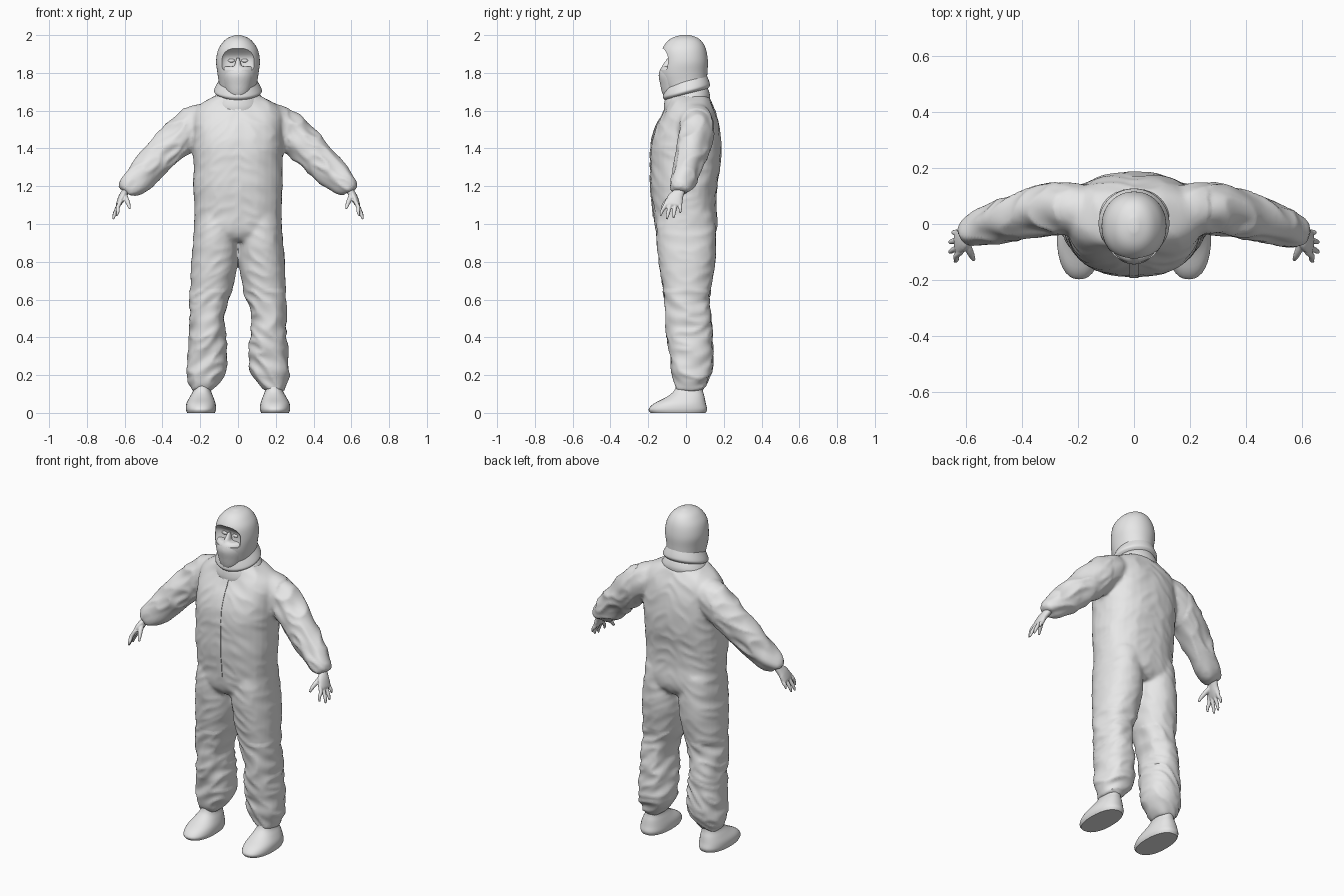
import bpy, bmesh, math
from mathutils import Vector, noise

if "Cube" in bpy.data.objects:
    bpy.data.objects.remove(bpy.data.objects["Cube"])

# One plain fabric colour
GREY = (0.8, 0.8, 0.8, 1)
mat = bpy.data.materials.new("plain_grey")
mat.use_nodes = True
mat.diffuse_color = GREY
bsdf = next(n for n in mat.node_tree.nodes if n.type == 'BSDF_PRINCIPLED')
bsdf.inputs["Base Color"].default_value = GREY


def resample(rings, steps):
    """Smooth spline through the control rings."""
    out = []
    last = len(rings) - 1
    for i in range(last):
        a, b, c, d = (rings[max(0, min(last, i + k))] for k in (-1, 0, 1, 2))
        for s in range(steps):
            t = s / steps
            out.append([q + t / 2 * (r - p + t * (2 * p - 5 * q + 4 * r - w + t * (3 * q - p - 3 * r + w)))
                        for p, q, r, w in zip(a, b, c, d)])
    return out + [list(rings[-1])]


def loft(bm, rings, side=1, upright=True, power=2.0, shear=0.0, sides=32, steps=4):
    """Closed skin over rings given as x, y, z, half width, half depth."""
    rings = resample(rings, steps)
    centres = [Vector((r[0] * side, r[1], r[2])) for r in rings]
    loops = []
    for i, (c, r) in enumerate(zip(centres, rings)):
        t = Vector((0, 0, 1))
        if not upright:
            t = (centres[min(i + 1, len(rings) - 1)] - centres[max(i - 1, 0)]).normalized()
        u = Vector((0, 1, 0)).cross(t).normalized()
        v = t.cross(u)
        loop = []
        for k in range(sides):
            a = math.tau * k / sides
            ca, sa = math.cos(a), math.sin(a)
            p = (c + u * r[3] * math.copysign(abs(ca) ** (2 / power), ca)
                 + v * r[4] * math.copysign(abs(sa) ** (2 / power), sa))
            p.z += shear * p.y
            loop.append(bm.verts.new(p))
        loops.append(loop)
    for lo, hi in zip(loops, loops[1:]):
        for k in range(sides):
            n = (k + 1) % sides
            bm.faces.new((lo[k], lo[n], hi[n], hi[k]))
    bm.faces.new(loops[0][::-1])
    bm.faces.new(loops[-1])


def finish(bm, name):
    bmesh.ops.recalc_face_normals(bm, faces=bm.faces)
    me = bpy.data.meshes.new(name)
    bm.to_mesh(me)
    bm.free()
    me.materials.append(mat)
    ob = bpy.data.objects.new(name, me)
    bpy.context.collection.objects.link(ob)
    return ob


def bake(ob):
    """Apply every modifier on the object."""
    dg = bpy.context.evaluated_depsgraph_get()
    me = bpy.data.meshes.new_from_object(ob.evaluated_get(dg))
    ob.modifiers.clear()
    ob.data = me
    if not me.materials:
        me.materials.append(mat)


def fuse(ob, voxel, rounds):
    m = ob.modifiers.new("fuse", 'REMESH')
    m.mode = 'VOXEL'
    m.voxel_size = voxel
    s = ob.modifiers.new("soften", 'SMOOTH')
    s.factor, s.iterations = 0.5, rounds
    bake(ob)


# Coverall: torso, legs and sleeves fused into one garment
bm = bmesh.new()
loft(bm, [(0, 0, .91, .19, .12), (0, 0, .95, .22, .155), (0, 0, 1.0, .23, .166), (0, -.008, 1.1, .23, .168),
          (0, -.01, 1.2, .236, .176), (0, -.003, 1.3, .234, .184), (0, 0, 1.4, .237, .187),
          (0, .007, 1.5, .237, .172), (0, .02, 1.59, .235, .138), (0, .02, 1.64, .19, .118),
          (0, .01, 1.68, .115, .105)], power=2.4)
for s in (1, -1):
    loft(bm, [(.113, 0, 1.05, .11, .15), (.118, 0, .95, .116, .157), (.125, .005, .8, .122, .15),
              (.148, .005, .6, .106, .118), (.165, .012, .5, .09, .12), (.16, .02, .4, .096, .12),
              (.163, .03, .3, .104, .112), (.17, .03, .22, .104, .105), (.182, .025, .16, .08, .085),
              (.19, .02, .12, .052, .068)], side=s, power=2.2)
    loft(bm, [(.15, .04, 1.57, .075, .08), (.22, .055, 1.53, .1, .092), (.31, .05, 1.455, .1, .09),
              (.40, .03, 1.372, .092, .082), (.47, .01, 1.297, .085, .074), (.53, -.01, 1.238, .076, .066),
              (.572, -.025, 1.2, .062, .058), (.597, -.032, 1.172, .04, .045)], side=s, upright=False)
suit = finish(bm, "coverall")
fuse(suit, .011, 5)

# Soft cloth folds, stronger on sleeves and trouser legs
moves = []
for v in suit.data.vertices:
    p = v.co
    limb = abs(p.x) > .27 or p.z < .65
    q = Vector((p.x * 9, p.y * 7, p.z * 15 + abs(p.x) * 9))
    fold = .6 - 2 * abs(noise.noise(q))
    moves.append(v.normal * fold * (.011 if limb else .004))
for v, d in zip(suit.data.vertices, moves):
    v.co += d

# Front closure flap laid on the chest
bm = bmesh.new()
bmesh.ops.create_grid(bm, x_segments=3, y_segments=40, size=1)
for v in bm.verts:
    v.co = Vector((v.co.x * .016, -.4, 1.33 + v.co.y * .29))
flap = finish(bm, "front_flap")
m = flap.modifiers.new("lay", 'SHRINKWRAP')
m.target = suit
m.wrap_method = 'PROJECT'
m.use_project_x = m.use_project_z = False
m.use_project_y = m.use_positive_direction = True
m.use_negative_direction = False
m.offset = .002
th = flap.modifiers.new("cloth", 'SOLIDIFY')
th.thickness, th.offset = .004, 0
bake(flap)

# Hood with an eye opening
bm = bmesh.new()
loft(bm, [(0, .005, 1.65, .1, .105), (0, .005, 1.70, .1, .112), (0, -.008, 1.75, .102, .12),
          (0, -.013, 1.80, .109, .126), (0, -.008, 1.86, .116, .124), (0, -.01, 1.92, .106, .117),
          (0, -.008, 1.96, .082, .097), (0, -.006, 1.985, .054, .068), (0, -.004, 2.0, .015, .025)],
     power=2.1, sides=48)
hood = finish(bm, "hood")
bm = bmesh.new()
loft(bm, [(0, -.2, 1.815, .09, .11), (0, -.2, 1.83, .1, .12), (0, -.2, 1.885, .1, .122),
          (0, -.2, 1.93, .088, .08)], power=4, sides=48)
cutter = finish(bm, "eye_opening_cutter")
cutter.hide_render = True
m = hood.modifiers.new("opening", 'BOOLEAN')
m.operation, m.object, m.solver = 'DIFFERENCE', cutter, 'EXACT'
bake(hood)
bpy.data.objects.remove(cutter)

# Face mask with a nose bridge
bm = bmesh.new()
loft(bm, [(0, -.075, 1.655, .025, .03), (0, -.065, 1.69, .06, .06), (0, -.055, 1.74, .08, .082),
          (0, -.052, 1.785, .09, .093), (0, -.05, 1.82, .09, .087), (0, -.05, 1.835, .08, .072)])
loft(bm, [(0, -.1, 1.80, .03, .035), (0, -.095, 1.84, .018, .03), (0, -.085, 1.88, .008, .012)])
mask = finish(bm, "face_mask")
fuse(mask, .006, 3)

# Eyes behind the opening
for s, name in ((1, "left_eye"), (-1, "right_eye")):
    bm = bmesh.new()
    bmesh.ops.create_uvsphere(bm, u_segments=16, v_segments=8, radius=.012)
    for v in bm.verts:
        v.co = Vector((v.co.x * 1.5 + s * .035, v.co.y * .6 - .077, v.co.z * .8 + 1.865))
    finish(bm, name)

# Hood hem and stand collar, both dropping toward the front
for name, rings in (
        ("hood_hem", [(0, 0, 1.685, .108, .112), (0, .002, 1.70, .126, .124), (0, .002, 1.72, .122, .122),
                      (0, 0, 1.76, .1, .11)]),
        ("stand_collar", [(0, .005, 1.625, .135, .12), (0, .005, 1.65, .136, .122), (0, .003, 1.68, .12, .116),
                          (0, .003, 1.692, .108, .11)])):
    bm = bmesh.new()
    loft(bm, rings, shear=.25, sides=48)
    finish(bm, name)

# Hands and overshoes
TIPS = ((-.135, .642, 1.042), (-.102, .66, 1.025), (-.066, .66, 1.03), (-.03, .65, 1.058))
for s, word in ((1, "left"), (-1, "right")):
    bm = bmesh.new()
    loft(bm, [(.578, -.028, 1.2, .024, .03), (.597, -.035, 1.17, .02, .028), (.614, -.055, 1.14, .02, .042),
              (.632, -.066, 1.105, .014, .044), (.637, -.068, 1.095, .007, .036)],
         side=s, upright=False, sides=20)
    for i, (y, x, z) in enumerate(TIPS):
        ky = -.1 + i * .023
        loft(bm, [(.618, ky, 1.125, .01, .01), (.636, ky * .6 + y * .4, 1.09, .011, .011),
                  (x - .006, ky * .2 + y * .8, z + .025, .0095, .0095), (x, y, z, .005, .005)],
             side=s, upright=False, sides=10)
    loft(bm, [(.604, -.05, 1.16, .014, .014), (.592, -.088, 1.132, .014, .014),
              (.58, -.115, 1.105, .011, .011), (.573, -.13, 1.08, .006, .006)],
         side=s, upright=False, sides=10)
    fuse(finish(bm, word + "_hand"), .004, 2)

    bm = bmesh.new()
    loft(bm, [(.196, -.042, 0, .074, .146), (.196, -.043, .02, .08, .155), (.196, -.032, .05, .077, .137),
              (.193, -.002, .085, .062, .1), (.19, .014, .12, .047, .075), (.188, .02, .17, .046, .068)],
         side=s, power=2.3)
    finish(bm, word + "_overshoe")

# Smooth shading on every part
for ob in bpy.context.collection.objects:
    ob.select_set(ob.type == 'MESH')
    if ob.type == 'MESH':
        bpy.context.view_layer.objects.active = ob
bpy.ops.object.shade_smooth_by_angle(angle=math.radians(45))
